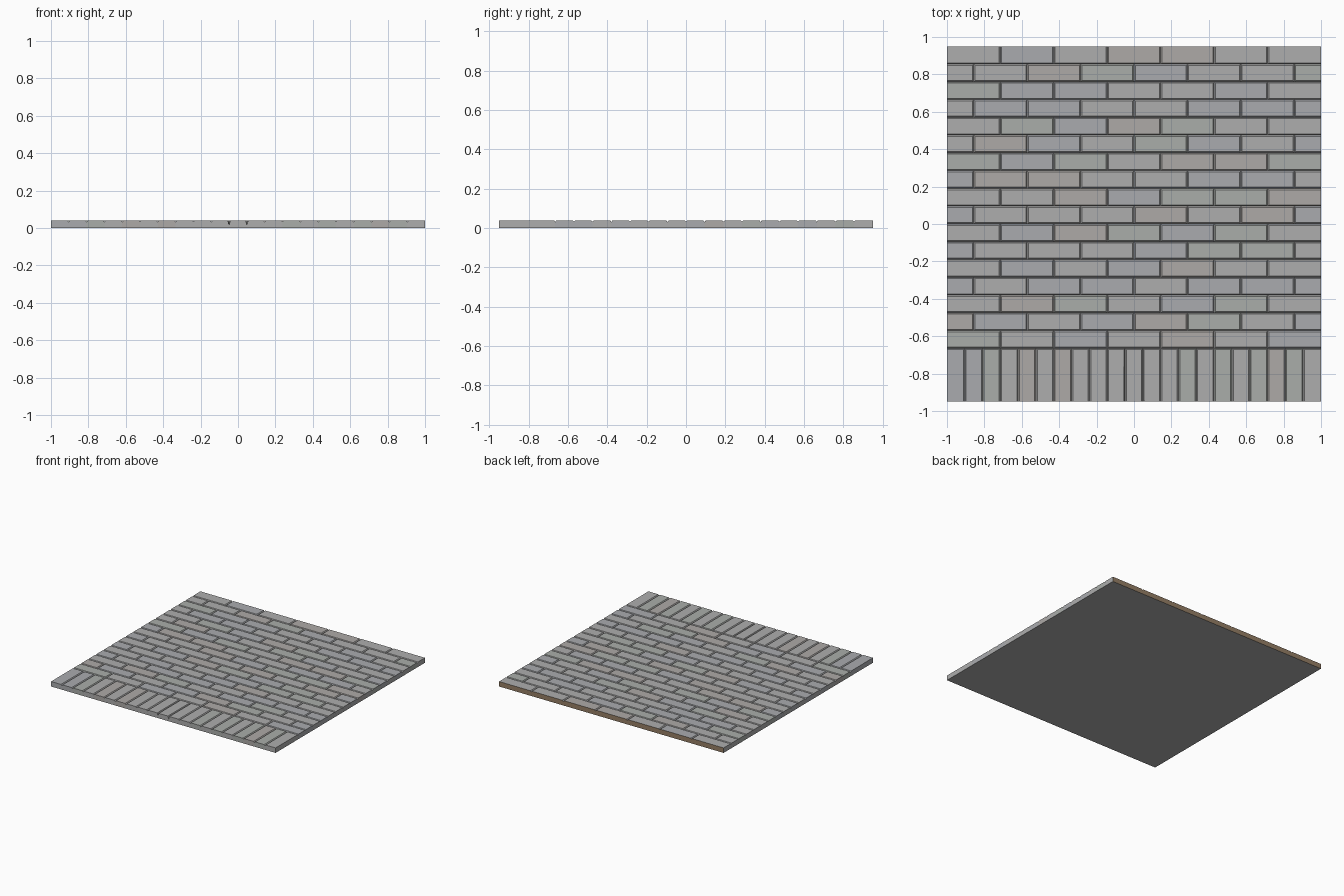
import bpy, bmesh, random

if "Cube" in bpy.data.objects:
    bpy.data.objects.remove(bpy.data.objects["Cube"])

random.seed(4)
HX, HY, TOP = 1.0, 0.95, 0.04       # half sizes and height of the slab
PITCH = 0.095                       # brick course width
CHAMFER, DEPTH = 0.007, 0.008       # V-joint half width and depth
EPS = 1e-4


def material(name, rgb):
    m = bpy.data.materials.new(name)
    m.diffuse_color = (*rgb, 1)
    m.use_nodes = True
    m.node_tree.nodes["Principled BSDF"].inputs["Base Color"].default_value = m.diffuse_color
    return m


STONES = [material("stone_plain", (0.42, 0.42, 0.42)),
          material("stone_cool", (0.40, 0.41, 0.43)),
          material("stone_warm", (0.42, 0.40, 0.39)),
          material("stone_green", (0.40, 0.42, 0.40))]
EARTH = material("earth_edge", (0.30, 0.21, 0.13))


def joint_z(x, y):
    # two deeper slits open on the front edge, beside the middle brick
    deep = y < -HY + EPS and abs(x) < 0.06
    return 0.016 if deep else TOP - DEPTH


def on_border(a, b):
    return ((abs(a[0] - b[0]) < EPS and abs(a[0]) > HX - EPS) or
            (abs(a[1] - b[1]) < EPS and abs(a[1]) > HY - EPS))


def add_brick(bm, x0, x1, y0, y1):
    """Top face with chamfers into the joints, full walls on the slab border."""
    tone = random.choice((0, 0, 1, 2, 3))
    tx0 = x0 + (CHAMFER if x0 > -HX + EPS else 0)
    tx1 = x1 - (CHAMFER if x1 < HX - EPS else 0)
    ty0 = y0 + (CHAMFER if y0 > -HY + EPS else 0)
    ty1 = y1 - (CHAMFER if y1 < HY - EPS else 0)
    ring = [(x0, y0), (x1, y0), (x1, y1), (x0, y1)]
    top = [(tx0, ty0), (tx1, ty0), (tx1, ty1), (tx0, ty1)]
    tv = [bm.verts.new((*p, TOP)) for p in top]
    gv = [bm.verts.new((*p, joint_z(*p))) for p in ring]
    bm.faces.new(tv).material_index = tone
    for i in range(4):
        j = (i + 1) % 4
        loop = [gv[i], gv[j], tv[j], tv[i]]
        back = False
        if on_border(ring[i], ring[j]):
            low = [bm.verts.new((*ring[k], 0)) for k in (i, j)]
            loop = low + loop[1:] + [gv[i]]
            back = ring[i][1] > HY - EPS and ring[j][1] > HY - EPS
        bm.faces.new(loop).material_index = len(STONES) if back else tone


def finish(bm, name):
    me = bpy.data.meshes.new(name)
    bm.to_mesh(me)
    bm.free()
    for m in STONES + [EARTH]:
        me.materials.append(m)
    ob = bpy.data.objects.new(name, me)
    bpy.context.collection.objects.link(ob)
    return ob


# Running bond: 17 courses, every other one shifted by half a brick
bm = bmesh.new()
length = 2 * HX / 7
for row in range(17):
    y1 = HY - row * PITCH
    shift = length / 2 if row % 2 else 0
    for k in range(8 if row % 2 else 7):
        a = -HX + k * length - shift
        add_brick(bm, max(a, -HX), min(a + length, HX), y1 - PITCH, y1)
finish(bm, "running_bond_bricks")

# Soldier course along the front edge
bm = bmesh.new()
width = 2 * HX / 21
for k in range(21):
    x0 = -HX + k * width
    add_brick(bm, x0, x0 + width, -HY, -HY + 3 * PITCH)
finish(bm, "front_edge_bricks")

# Flat underside
bm = bmesh.new()
bm.faces.new([bm.verts.new((x, y, 0)) for x, y in
              ((-HX, -HY), (-HX, HY), (HX, HY), (HX, -HY))])
finish(bm, "underside")
